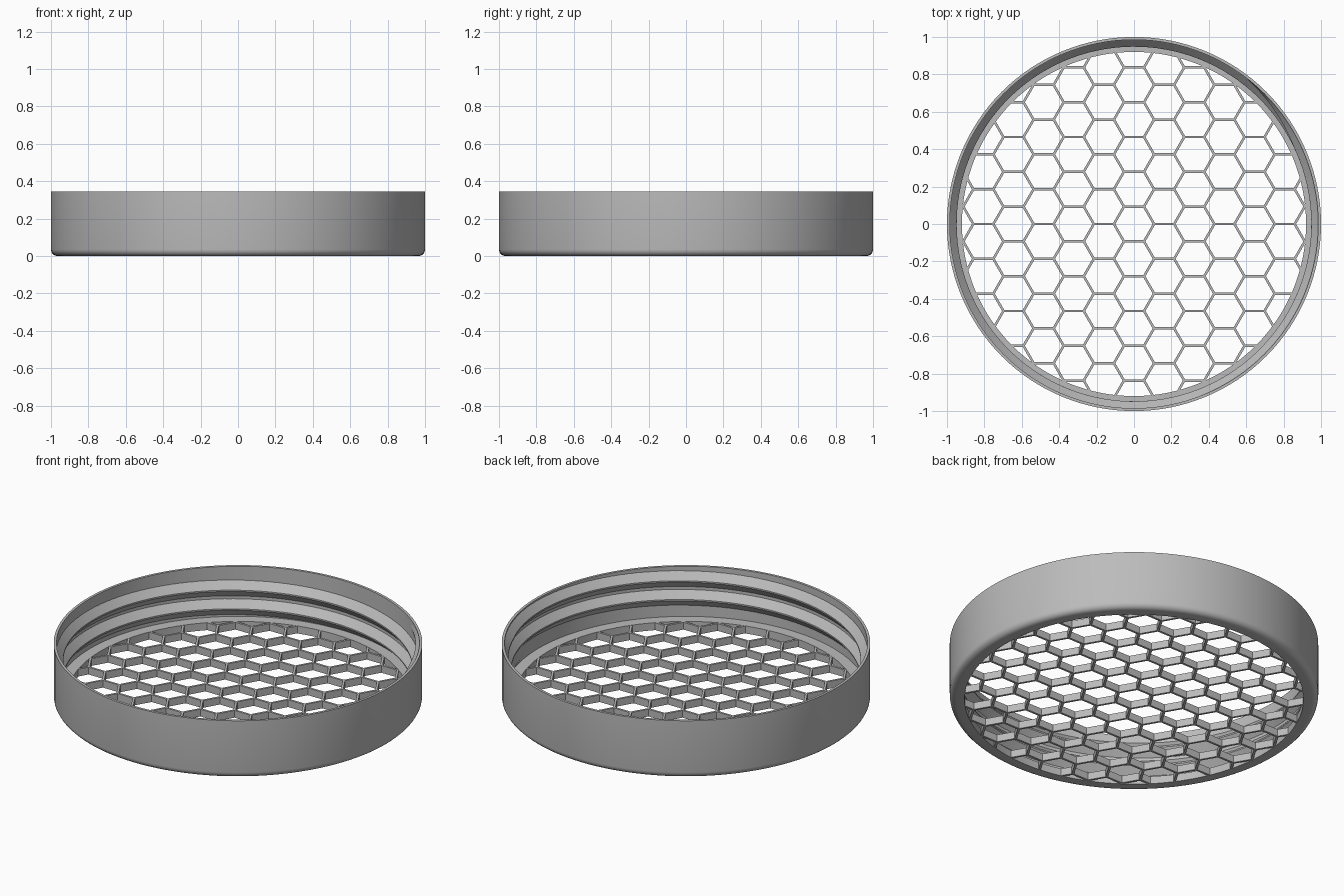
import bpy, bmesh
from math import cos, sin, pi, sqrt, hypot, radians

cube = bpy.data.objects.get("Cube")
if cube:
    bpy.data.objects.remove(cube, do_unlink=True)

HEIGHT, FLOOR = 0.345, 0.045      # rim height, floor thickness
WALL_R, CREST_R, HOLE_R = 0.985, 0.948, 0.92
SEGS = 128

grey = bpy.data.materials.new("plain_grey")
grey.use_nodes = True
colour = (0.5, 0.5, 0.5, 1)
grey.diffuse_color = colour
grey.node_tree.nodes["Principled BSDF"].inputs["Base Color"].default_value = colour


def make_object(name, bm, smooth=0):
    bmesh.ops.recalc_face_normals(bm, faces=bm.faces)
    mesh = bpy.data.meshes.new(name)
    bm.to_mesh(mesh)
    bm.free()
    obj = bpy.data.objects.new(name, mesh)
    bpy.context.collection.objects.link(obj)
    mesh.materials.append(grey)
    bpy.ops.object.select_all(action="DESELECT")
    obj.select_set(True)
    bpy.context.view_layer.objects.active = obj
    if smooth:
        bpy.ops.object.shade_smooth_by_angle(angle=radians(smooth))
    return obj


def bridge(bm, rings, closed):
    """Skin a row of equal closed sections; cap the ends when not closed."""
    pairs = list(zip(rings, rings[1:]))
    if closed:
        pairs.append((rings[-1], rings[0]))
    else:
        bm.faces.new(rings[0])
        bm.faces.new(rings[-1])
    for a, b in pairs:
        for i in range(len(a)):
            j = (i + 1) % len(a)
            bm.faces.new((a[i], a[j], b[j], b[i]))


# Lid shell: rounded lower edge, thin wall and floor ring
BEVEL = 0.035
corner = [(1 - BEVEL + BEVEL * sin(k * pi / 10), BEVEL - BEVEL * cos(k * pi / 10))
          for k in range(6)]
profile = [(HOLE_R, 0)] + corner + [(1, HEIGHT), (WALL_R, HEIGHT),
                                    (WALL_R, FLOOR), (HOLE_R, FLOOR)]
bm = bmesh.new()
rings = []
for s in range(SEGS):
    a = 2 * pi * s / SEGS
    rings.append([bm.verts.new((r * cos(a), r * sin(a), z)) for r, z in profile])
bridge(bm, rings, True)
make_object("lid_shell", bm, 30)

# Screw thread: a ridge that winds up the inside and tapers at both ends
PITCH, HALF, TIP = 0.112, 0.053, 0.004
START, END = -1.1, 1.02
steps = int((END - START) * SEGS)
bm = bmesh.new()
rings = []
for s in range(steps + 1):
    turn = START + (END - START) * s / steps
    a = pi / 4 + 2 * pi * turn
    mid = 0.19 + PITCH * turn
    fade = min(1, 0.05 + min(s, steps - s) / 10)
    root, crest = WALL_R + 0.005, WALL_R + (CREST_R - WALL_R) * fade
    section = [(root, -HALF), (crest, -TIP), (crest, TIP), (root, HALF)]
    ring = []
    for r, dz in section:
        z = max(FLOOR - 0.005, min(HEIGHT - 0.002, mid + dz))
        ring.append(bm.verts.new((r * cos(a), r * sin(a), z)))
    rings.append(ring)
bridge(bm, rings, False)
make_object("screw_thread", bm, 25)

# Honeycomb screen: a disc with hexagonal holes, tucked into the floor ring
bm = bmesh.new()
bmesh.ops.create_cone(bm, cap_ends=True, segments=SEGS, radius1=HOLE_R + 0.02,
                      radius2=HOLE_R + 0.02, depth=FLOOR - 0.002)
bmesh.ops.translate(bm, verts=bm.verts, vec=(0, 0, FLOOR / 2))
screen = make_object("honeycomb_screen", bm)

CELL, GAP = 0.186, 0.013
hole_radius = (CELL - GAP) / sqrt(3)
bm = bmesh.new()
for col in range(-6, 7):
    for row in range(-6, 7):
        x, y = col * CELL * sqrt(3) / 2, (row + (col % 2) / 2) * CELL
        if hypot(x, y) < HOLE_R + CELL / 2:
            ends = [[bm.verts.new((x + hole_radius * cos(k * pi / 3),
                                   y + hole_radius * sin(k * pi / 3), z))
                     for k in range(6)] for z in (-0.1, 0.2)]
            bridge(bm, ends, False)
cutter = make_object("hole_cutter", bm)
cutter.hide_render = True

cut = screen.modifiers.new("holes", "BOOLEAN")
cut.operation = "DIFFERENCE"
cut.solver = "EXACT"
cut.object = cutter
bpy.ops.object.select_all(action="DESELECT")
screen.select_set(True)
bpy.context.view_layer.objects.active = screen
bpy.ops.object.modifier_apply(modifier=cut.name)
bpy.data.objects.remove(cutter, do_unlink=True)
